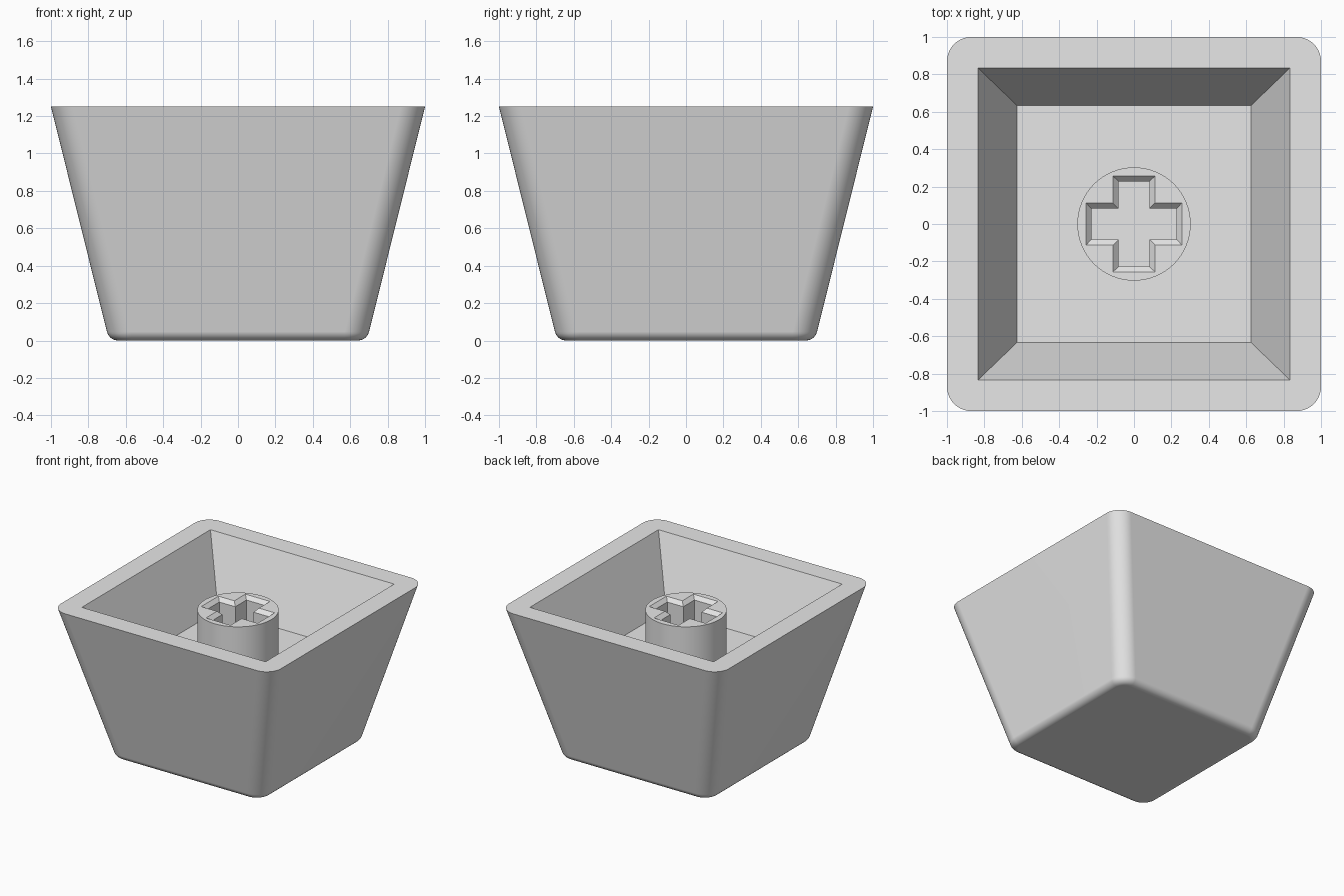
import bpy, bmesh, math

if "Cube" in bpy.data.objects:
    bpy.data.objects.remove(bpy.data.objects["Cube"])

TOP, FLOOR, STEM_TOP = 1.25, 0.72, 1.135

grey = bpy.data.materials.new("light grey plastic")
grey.diffuse_color = (0.8, 0.8, 0.8, 1)
grey.use_nodes = True
grey.node_tree.nodes["Principled BSDF"].inputs["Base Color"].default_value = grey.diffuse_color


def rounded_square(half, r, n=10):
    pts = []
    for k in range(4):
        a0 = k * math.pi / 2
        cx = (half - r) * (1 if k in (0, 3) else -1)
        cy = (half - r) * (1 if k in (0, 1) else -1)
        for i in range(n + 1):
            a = a0 + i / n * math.pi / 2
            pts.append((cx + r * math.cos(a), cy + r * math.sin(a)))
    return pts


def square(hx, hy):
    return [(hx, hy), (-hx, hy), (-hx, -hy), (hx, -hy)]


def cross(arm, w):
    # one quarter of the outline, turned four times
    pts = []
    for k in range(4):
        c, s = round(math.cos(k * math.pi / 2)), round(math.sin(k * math.pi / 2))
        for x, y in ((arm, -w), (arm, w), (w, w)):
            pts.append((x * c - y * s, x * s + y * c))
    return pts


def ring(bm, pts, z):
    return [bm.verts.new((x, y, z)) for x, y in pts]


def skin(bm, rings):
    for a, b in zip(rings, rings[1:]):
        n = len(a)
        for i in range(n):
            j = (i + 1) % n
            bm.faces.new((a[i], a[j], b[j], b[i]))


def fill_between(bm, outer, inner):
    edges = []
    for loop in (outer, inner):
        for i in range(len(loop)):
            pair = (loop[i], loop[(i + 1) % len(loop)])
            edges.append(bm.edges.get(pair) or bm.edges.new(pair))
    bmesh.ops.triangle_fill(bm, use_beauty=True, edges=edges, normal=(0, 0, 1))


def finish(bm, name):
    bmesh.ops.recalc_face_normals(bm, faces=bm.faces[:])
    me = bpy.data.meshes.new(name)
    bm.to_mesh(me)
    bm.free()
    me.materials.append(grey)
    ob = bpy.data.objects.new(name, me)
    bpy.context.collection.objects.link(ob)
    bpy.ops.object.select_all(action='DESELECT')
    ob.select_set(True)
    bpy.context.view_layer.objects.active = ob
    bpy.ops.object.shade_smooth_by_angle(angle=math.radians(30))
    mod = ob.modifiers.new("even shading", 'WEIGHTED_NORMAL')
    mod.keep_sharp = True


# Cap shell: tapered outside with a filleted base, square tapered cavity
bm = bmesh.new()
R, corner, slope = 0.063, 0.13, math.radians(14)
rings = []
for i in range(9):
    a = -math.pi / 2 + i / 8 * (math.pi / 2 - slope)
    half = 0.64 + R * math.cos(a)
    rings.append(ring(bm, rounded_square(half, corner - (0.701 - half)), R + R * math.sin(a)))
rings.append(ring(bm, rounded_square(1.0, corner), TOP))
skin(bm, rings)
bm.faces.new(rings[0])
lip = ring(bm, square(0.835, 0.835), TOP)
base = ring(bm, square(0.625, 0.633), FLOOR)
skin(bm, [lip, base])
bm.faces.new(base)
fill_between(bm, rings[-1], lip)
finish(bm, "cap_shell")

# Stem: round post with a chamfered cross socket
bm = bmesh.new()
circle = [(0.303 * math.cos(i * math.pi / 32), 0.303 * math.sin(i * math.pi / 32)) for i in range(64)]
post = [ring(bm, circle, FLOOR), ring(bm, circle, STEM_TOP)]
skin(bm, post)
socket = [ring(bm, cross(0.256, 0.112), STEM_TOP),
          ring(bm, cross(0.228, 0.083), STEM_TOP - 0.03),
          ring(bm, cross(0.228, 0.083), FLOOR)]
skin(bm, socket)
fill_between(bm, post[1], socket[0])
finish(bm, "stem")
